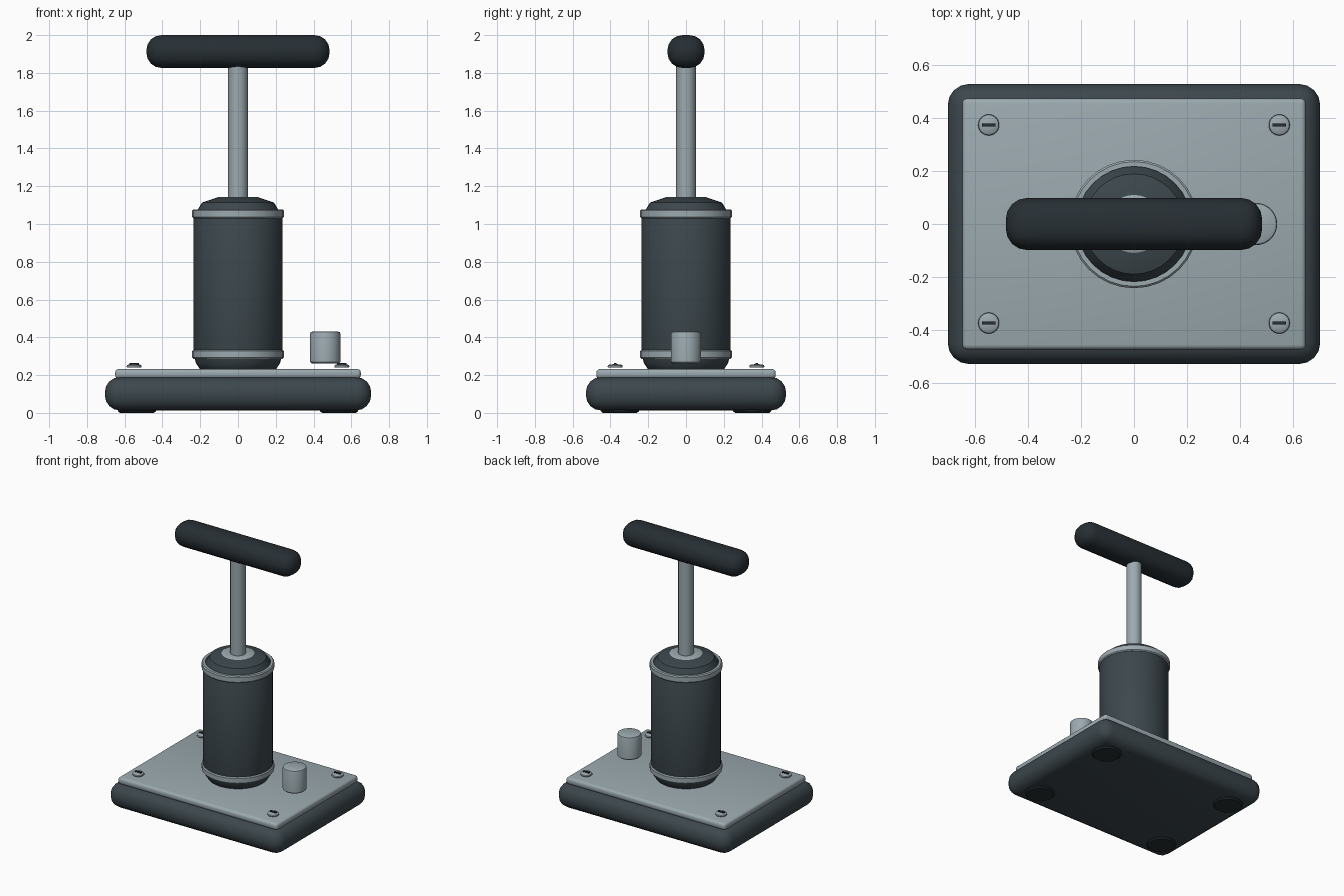
import bpy, bmesh
from math import radians, tau
from mathutils import Matrix

if "Cube" in bpy.data.objects:
    bpy.data.objects.remove(bpy.data.objects["Cube"])


def material(name, rgb):
    m = bpy.data.materials.new(name)
    m.diffuse_color = (*rgb, 1)
    m.use_nodes = True
    m.node_tree.nodes["Principled BSDF"].inputs["Base Color"].default_value = m.diffuse_color
    return m


DARK = material("dark_paint", (0.045, 0.063, 0.073))
BLACK = material("black_rubber", (0.02, 0.028, 0.034))
METAL = material("pale_metal", (0.33, 0.40, 0.43))


def finish(bm, name, mat, location=(0, 0, 0)):
    bmesh.ops.recalc_face_normals(bm, faces=bm.faces)
    mesh = bpy.data.meshes.new(name)
    bm.to_mesh(mesh)
    bm.free()
    ob = bpy.data.objects.new(name, mesh)
    ob.location = location
    bpy.context.collection.objects.link(ob)
    mesh.materials.append(mat)
    bpy.ops.object.select_all(action='DESELECT')
    ob.select_set(True)
    bpy.context.view_layer.objects.active = ob
    bpy.ops.object.shade_smooth_by_angle(angle=radians(35))
    return ob


def rounded_box(name, size, location, mat, bevel=0.0, segments=4):
    bm = bmesh.new()
    bmesh.ops.create_cube(bm, size=1, matrix=Matrix.Diagonal((*size, 1)))
    if bevel:
        bmesh.ops.bevel(bm, geom=bm.edges[:], offset=bevel, segments=segments,
                        profile=0.5, affect='EDGES')
    return finish(bm, name, mat, location)


def lathe(name, profile, mat, location=(0, 0, 0), sides=32, closed=False):
    """Turn a list of (radius, z) points around the z axis."""
    bm = bmesh.new()
    vs = [bm.verts.new((r, 0, z)) for r, z in profile]
    pairs = list(zip(vs, vs[1:])) + ([(vs[-1], vs[0])] if closed else [])
    es = [bm.edges.new(p) for p in pairs]
    bmesh.ops.spin(bm, geom=vs + es, cent=(0, 0, 0), axis=(0, 0, 1),
                   angle=tau, steps=sides)
    bmesh.ops.remove_doubles(bm, verts=bm.verts[:], dist=0.0005)
    return finish(bm, name, mat, location)


# Base slab and the metal plate on it
rounded_box("base", (1.41, 1.06, 0.177), (0, 0, 0.1015), DARK, 0.08)
rounded_box("top_plate", (1.30, 0.95, 0.05), (0, 0, 0.207), METAL, 0.018, 3)

# Feet and slotted screws at the four corners
for sx in (-1, 1):
    for sy in (-1, 1):
        tag = ("left" if sx < 0 else "right") + ("_front" if sy < 0 else "_back")
        lathe("foot_" + tag, [(0, 0), (0.09, 0), (0.1, 0.008), (0.1, 0.04), (0, 0.04)],
              BLACK, (sx * 0.535, sy * 0.35, 0))
        x, y = sx * 0.55, sy * 0.375
        lathe("screw_" + tag, [(0, 0.24), (0.037, 0.24), (0.04, 0.244),
                               (0.038, 0.252), (0.03, 0.257), (0, 0.258)],
              METAL, (x, y, 0), 24)
        rounded_box("screw_slot_" + tag, (0.05, 0.012, 0.014), (x, y, 0.258), BLACK)

# Pump barrel with rounded shoulders
lathe("barrel", [(0, 0.215), (0.18, 0.215), (0.2, 0.23), (0.222, 0.262),
                 (0.235, 0.305), (0.235, 1.03), (0.212, 1.078), (0.19, 1.114),
                 (0.11, 1.14), (0, 1.14)], DARK)

# Metal bands round the barrel
for name, z in (("lower_band", 0.31), ("upper_band", 1.054)):
    h = 0.024
    lathe(name, [(0.218, z - h), (0.236, z - h), (0.243, z - h + 0.007),
                 (0.243, z + h - 0.007), (0.236, z + h), (0.218, z + h)],
          METAL, closed=True)

# Collar, plunger rod and handle
lathe("rod_collar", [(0.045, 1.12), (0.11, 1.12), (0.11, 1.14),
                     (0.105, 1.143), (0.045, 1.143)], METAL, closed=True)
lathe("plunger_rod", [(0, 1.1), (0.052, 1.1), (0.052, 1.88), (0, 1.88)], METAL)
rounded_box("handle", (0.97, 0.197, 0.174), (0, 0, 1.913), BLACK, 0.08)

# Small knob on the right of the plate
lathe("valve_knob", [(0, 0.262), (0.073, 0.262), (0.08, 0.269), (0.08, 0.418),
                     (0.077, 0.427), (0.068, 0.431), (0, 0.431)],
      METAL, (0.462, 0, 0))
